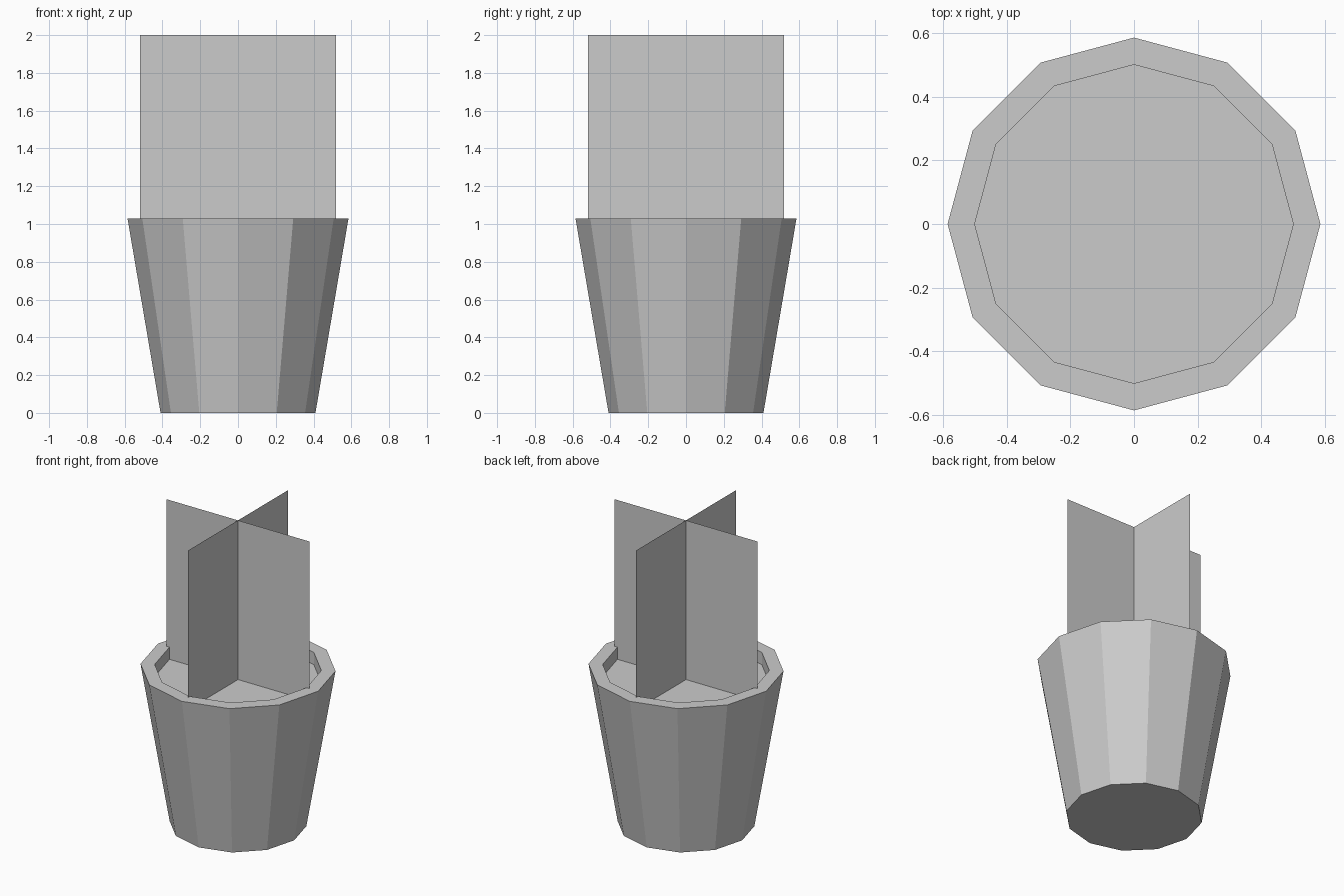
import bpy, bmesh
from math import cos, sin, pi

if "Cube" in bpy.data.objects:
    bpy.data.objects.remove(bpy.data.objects["Cube"])

SIDES = 12


def add_object(name, bm):
    mesh = bpy.data.meshes.new(name)
    bm.to_mesh(mesh)
    bm.free()
    obj = bpy.data.objects.new(name, mesh)
    bpy.context.collection.objects.link(obj)
    return obj


def ring(bm, radius, z):
    return [bm.verts.new((radius * cos(2 * pi * i / SIDES),
                          radius * sin(2 * pi * i / SIDES), z))
            for i in range(SIDES)]


# Tapered pot: closed base, outer wall, flat rim, short inner wall
bm = bmesh.new()
profile = [(0.41, 0), (0.585, 1.03), (0.50, 1.03), (0.50, 0.95)]
rings = [ring(bm, r, z) for r, z in profile]
bm.faces.new(rings[0][::-1])
for low, high in zip(rings, rings[1:]):
    for i in range(SIDES):
        j = (i + 1) % SIDES
        bm.faces.new((low[i], low[j], high[j], high[i]))
add_object("pot", bm)

# Soil surface just below the rim
bm = bmesh.new()
bm.faces.new(ring(bm, 0.50, 0.95))
add_object("soil", bm)

# Two crossed foliage cards
for name, (dx, dy) in {"leaf_card_x": (1, 0), "leaf_card_y": (0, 1)}.items():
    bm = bmesh.new()
    bm.faces.new([bm.verts.new((s * 0.52 * dx, s * 0.52 * dy, z))
                  for s, z in ((-1, 0.95), (1, 0.95), (1, 2), (-1, 2))])
    add_object(name, bm)
